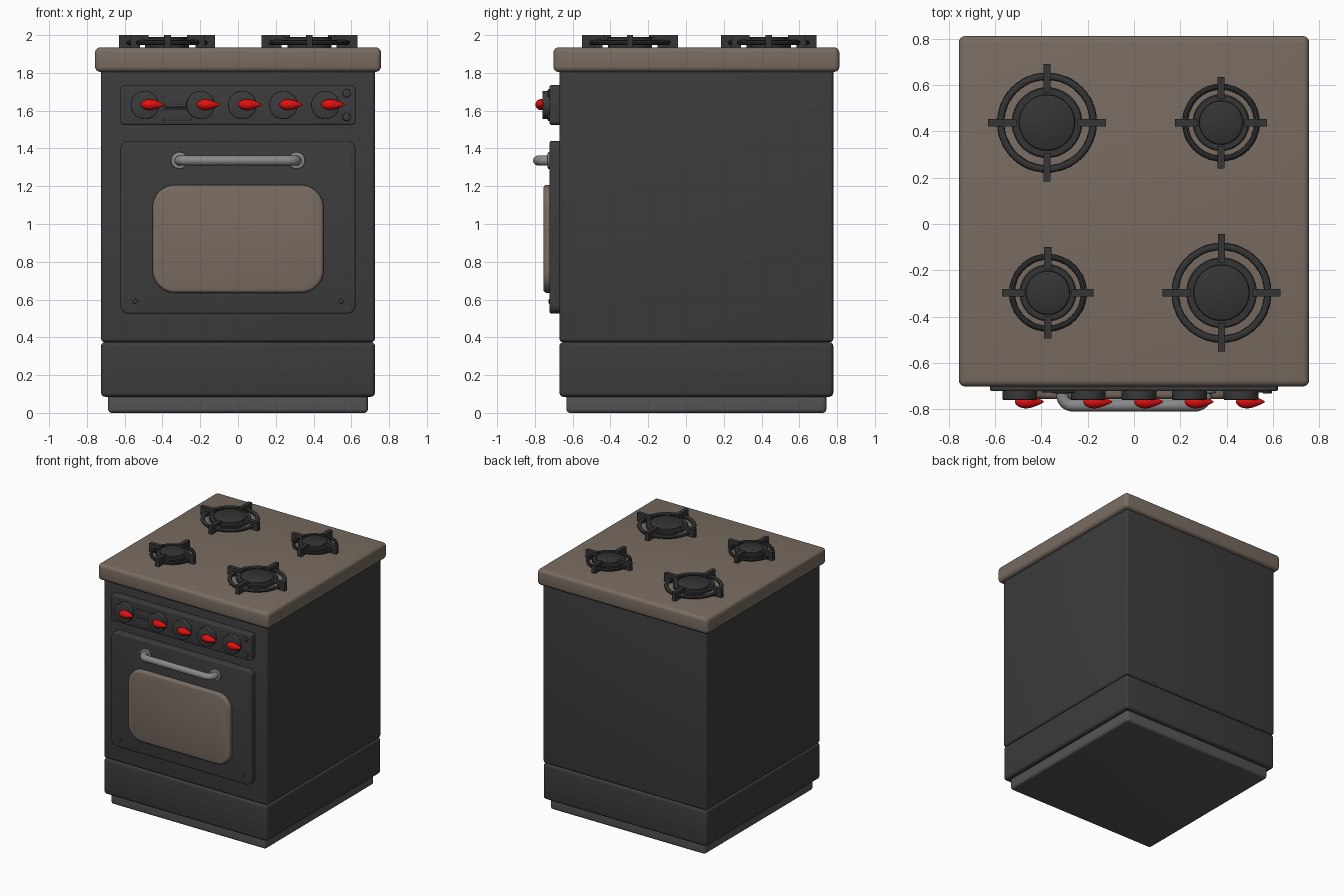
import bpy, bmesh
from math import pi, sin, cos, radians
from mathutils import Matrix, Vector

if "Cube" in bpy.data.objects:
    bpy.data.objects.remove(bpy.data.objects["Cube"])


def material(name, rgb):
    m = bpy.data.materials.new(name)
    m.diffuse_color = (*rgb, 1)
    m.use_nodes = True
    m.node_tree.nodes["Principled BSDF"].inputs["Base Color"].default_value = m.diffuse_color
    return m


DARK = material("dark_enamel", (0.045, 0.045, 0.045))
IRON = material("cast_iron", (0.035, 0.035, 0.035))
BROWN = material("brown", (0.19, 0.15, 0.12))
RED = material("red", (0.75, 0.005, 0.005))
PLINTH = material("plinth_grey", (0.09, 0.09, 0.09))
STEEL = material("steel", (0.25, 0.25, 0.25))


def finish(name, bm, mat, angle=35):
    bmesh.ops.recalc_face_normals(bm, faces=bm.faces[:])
    me = bpy.data.meshes.new(name)
    bm.to_mesh(me)
    bm.free()
    me.materials.append(mat)
    ob = bpy.data.objects.new(name, me)
    bpy.context.collection.objects.link(ob)
    bpy.ops.object.select_all(action='DESELECT')
    ob.select_set(True)
    bpy.context.view_layer.objects.active = ob
    bpy.ops.object.shade_smooth_by_angle(angle=radians(angle))
    return ob


def add_box(bm, lo, hi):
    lo, hi = Vector(lo), Vector(hi)
    m = Matrix.Translation((lo + hi) / 2) @ Matrix.Diagonal((*(hi - lo), 1))
    return bmesh.ops.create_cube(bm, size=1, matrix=m)['verts']


def box(name, lo, hi, mat, bevel):
    bm = bmesh.new()
    add_box(bm, lo, hi)
    bmesh.ops.bevel(bm, geom=bm.edges[:], offset=bevel, segments=4,
                    profile=0.5, affect='EDGES')
    return finish(name, bm, mat)


def plate(name, x, z0, z1, y_back, y_front, corner, bevel, mat, x0=None):
    """Rounded rectangle facing -y with a softened front rim."""
    x0 = -x if x0 is None else x0
    bm = bmesh.new()
    vs = []
    for cx, cz, a in ((x - corner, z1 - corner, 0), (x0 + corner, z1 - corner, 90),
                      (x0 + corner, z0 + corner, 180), (x - corner, z0 + corner, 270)):
        for i in range(9):
            t = radians(a + i * 90 / 8)
            vs.append(bm.verts.new((cx + corner * cos(t), y_back, cz + corner * sin(t))))
    face = bm.faces.new(vs)
    ext = bmesh.ops.extrude_face_region(bm, geom=[face], use_keep_orig=True)
    front = [v for v in ext['geom'] if isinstance(v, bmesh.types.BMVert)]
    bmesh.ops.translate(bm, vec=(0, y_front - y_back, 0), verts=front)
    rim = [e for e in bm.edges if all(v in front for v in e.verts)]
    bmesh.ops.bevel(bm, geom=rim, offset=bevel, segments=3, profile=0.5, affect='EDGES')
    return finish(name, bm, mat)


def add_lathe(bm, profile, matrix, steps=48, closed=False):
    """Spin (radius, height) points around local z."""
    vs = [bm.verts.new((r, 0, h)) for r, h in profile]
    pairs = list(zip(vs, vs[1:] + vs[:1])) if closed else list(zip(vs, vs[1:]))
    es = [bm.edges.new(p) for p in pairs]
    bmesh.ops.spin(bm, geom=vs + es, cent=(0, 0, 0), axis=(0, 0, 1),
                   angle=2 * pi, steps=steps, use_duplicate=False)
    bmesh.ops.remove_doubles(bm, verts=bm.verts[:], dist=1e-5)
    bmesh.ops.transform(bm, matrix=matrix, verts=bm.verts[:])


def lathe(name, profile, loc, mat, turn=Matrix(), closed=False):
    bm = bmesh.new()
    add_lathe(bm, profile, Matrix.Translation(loc) @ turn, closed=closed)
    return finish(name, bm, mat)


FRONT = Matrix.Rotation(pi / 2, 4, 'X')   # local z points to -y
RIGHT = Matrix.Rotation(pi / 2, 4, 'Y')   # local z points to +x


def button(name, x, z, y0, r, h, mat):
    b = min(0.006, h * 0.4)
    lathe(name, [(0, 0), (r, 0), (r, h - b), (r - b * 0.3, h - b * 0.3), (r - b, h), (0, h)],
          (x, y0, z), mat, FRONT)


# Cabinet
box("plinth", (-0.688, -0.633, 0), (0.688, 0.743, 0.12), PLINTH, 0.02)
box("drawer", (-0.725, -0.67, 0.085), (0.725, 0.78, 0.375), DARK, 0.022)
box("body", (-0.725, -0.67, 0.375), (0.725, 0.78, 1.84), DARK, 0.018)
box("cooktop", (-0.757, -0.702, 1.805), (0.757, 0.812, 1.935), BROWN, 0.028)

# Door, window and control panel
plate("oven_door", 0.622, 0.525, 1.44, -0.66, -0.722, 0.045, 0.01, DARK)
plate("oven_window", 0.453, 0.635, 1.207, -0.715, -0.755, 0.12, 0.018, BROWN)
plate("control_panel", 0.622, 1.525, 1.735, -0.66, -0.722, 0.02, 0.008, DARK)
for i, z in enumerate((1.548, 1.618)):
    plate(f"display_strip_{i}", -0.245, z, z + 0.06, -0.715, -0.727, 0.015, 0.003, DARK, x0=-0.40)
for i, x in enumerate((-0.545, 0.545)):
    button(f"door_screw_{i}", x, 0.59, -0.715, 0.013, 0.012, DARK)
for i, z in enumerate((1.567, 1.692)):
    button(f"panel_button_{i}", 0.575, z, -0.715, 0.022, 0.017, DARK)

# Knobs with teardrop pointers
drop = [(0, -0.02), (0.011, -0.016), (0.021, -0.004), (0.027, 0.012), (0.029, 0.028),
        (0.027, 0.045), (0.021, 0.065), (0.012, 0.087), (0.005, 0.101), (0, 0.107)]
for i, x in enumerate((-0.493, -0.198, 0.022, 0.24, 0.462)):
    button(f"knob_{i}", x, 1.63, -0.715, 0.075, 0.046, DARK)
    lathe(f"knob_pointer_{i}", drop, (x - 0.002, -0.768, 1.632), RED, RIGHT)

# Handle: bent tube with two mounting flanges
cv = bpy.data.curves.new("door_handle", 'CURVE')
cv.dimensions = '3D'
cv.bevel_depth = 0.026
cv.bevel_resolution = 5
cv.use_fill_caps = True
bend, hx, hy = 0.045, 0.31, -0.784
half = [(hx, -0.71)] + [(hx - bend + bend * cos(t), hy + bend - bend * sin(t))
                        for t in (k * pi / 16 for k in range(9))]
path = half + [(-x, y) for x, y in reversed(half)]
sp = cv.splines.new('POLY')
sp.points.add(len(path) - 1)
for p, (x, y) in zip(sp.points, path):
    p.co = (x, y, 1.336, 1)
cv.materials.append(STEEL)
handle = bpy.data.objects.new("door_handle", cv)
bpy.context.collection.objects.link(handle)
bpy.ops.object.select_all(action='DESELECT')
handle.select_set(True)
bpy.context.view_layer.objects.active = handle
bpy.ops.object.convert(target='MESH')
bpy.ops.object.shade_smooth_by_angle(angle=radians(40))
for i, x in enumerate((-hx, hx)):
    button(f"handle_flange_{i}", x, 1.336, -0.715, 0.045, 0.017, STEEL)


# Burners: stepped cap, round grate ring and four bent arms
def burner(tag, x, y, disc, cap, ring_in, ring_out, reach):
    z = 1.93
    lathe(f"burner_cap_{tag}",
          [(0, 0), (cap, 0), (cap, 0.02), (disc, 0.026), (disc, 0.04), (disc - 0.006, 0.045),
           (cap + 0.004, 0.045), (cap + 0.002, 0.056), (cap - 0.004, 0.06), (0, 0.06)],
          (x, y, z), IRON)
    mid, w = (ring_in + ring_out) / 2, (ring_out - ring_in) / 2
    tube = [(mid + w * cos(k * pi / 5), 0.03 + 0.013 * sin(k * pi / 5)) for k in range(10)]
    lathe(f"grate_ring_{tag}", tube, (x, y, z), IRON, closed=True)
    bm = bmesh.new()
    for k in range(4):
        vs = add_box(bm, (disc - 0.022, -0.016, 0.044), (reach, 0.016, 0.07))
        vs += add_box(bm, (ring_in + 0.004, -0.016, 0), (reach, 0.016, 0.046))
        bmesh.ops.transform(bm, verts=vs, matrix=Matrix.Translation((x, y, z))
                            @ Matrix.Rotation(k * pi / 2, 4, 'Z'))
    finish(f"grate_arms_{tag}", bm, IRON)


for tag, x, y in (("back_left", -0.376, 0.438), ("front_right", 0.378, -0.297)):
    burner(tag, x, y, 0.153, 0.117, 0.184, 0.216, 0.254)
for tag, x, y in (("back_right", 0.376, 0.438), ("front_left", -0.372, -0.297)):
    burner(tag, x, y, 0.123, 0.091, 0.142, 0.168, 0.198)
